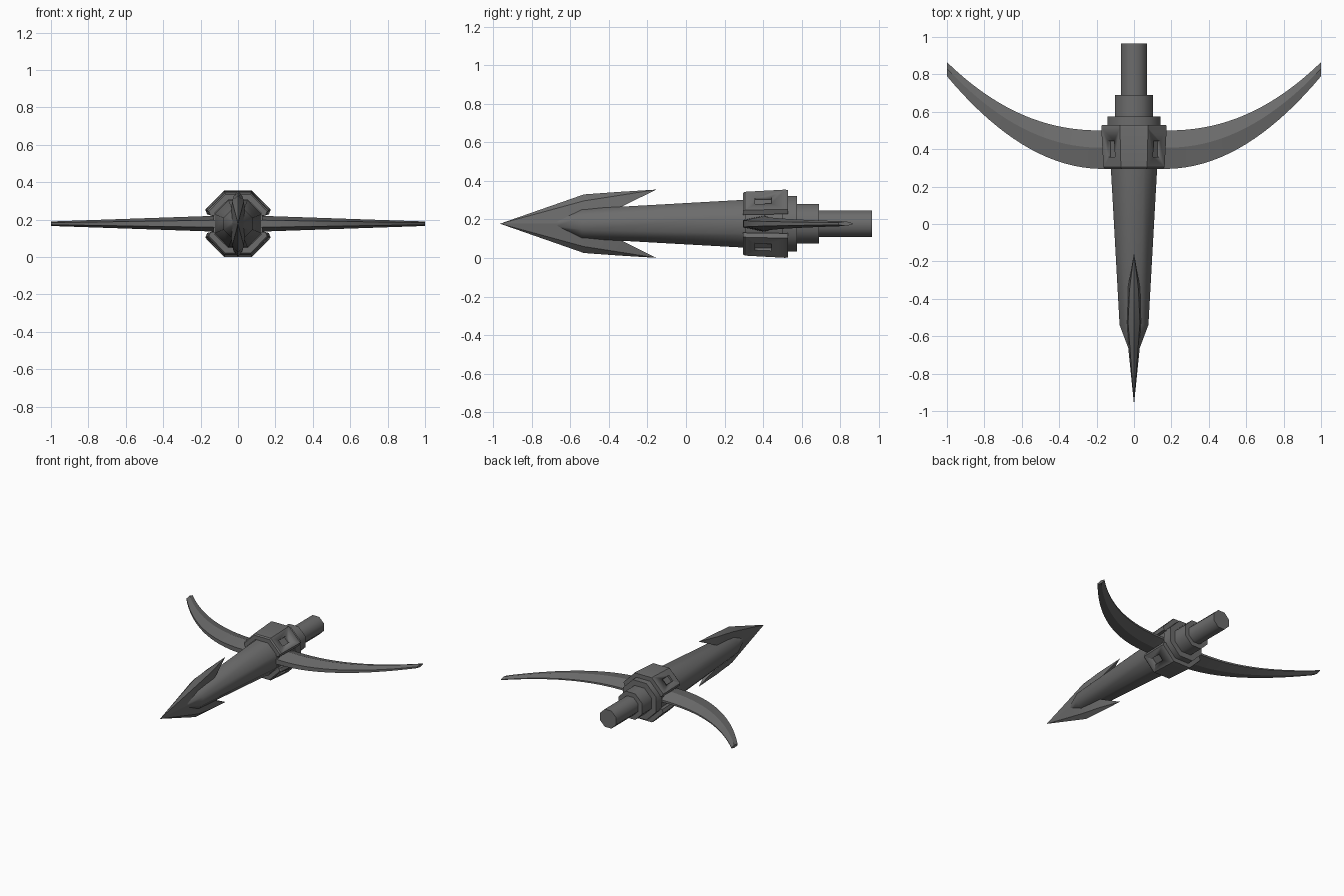
import bpy, bmesh, math
from mathutils import Matrix, Vector

cube = bpy.data.objects.get("Cube")
if cube:
    bpy.data.objects.remove(cube, do_unlink=True)

AXIS = 0.178  # height of the long axis

steel = bpy.data.materials.new("dark steel")
steel.use_nodes = True
GREY = (0.15, 0.15, 0.15, 1)
steel.diffuse_color = GREY
steel.node_tree.nodes["Principled BSDF"].inputs["Base Color"].default_value = GREY


def finish(name, bm, angle=30, mirror=""):
    """Turn a bmesh into an object on the axis, smooth below the angle."""
    bmesh.ops.remove_doubles(bm, verts=bm.verts[:], dist=1e-5)
    bmesh.ops.recalc_face_normals(bm, faces=bm.faces[:])
    for f in bm.faces:
        f.smooth = True
    for e in bm.edges:
        e.smooth = e.calc_face_angle(0) < math.radians(angle)
    mesh = bpy.data.meshes.new(name)
    bm.to_mesh(mesh)
    bm.free()
    mesh.materials.append(steel)
    ob = bpy.data.objects.new(name, mesh)
    ob.location.z = AXIS
    bpy.context.collection.objects.link(ob)
    if mirror:
        mod = ob.modifiers.new("mirror", 'MIRROR')
        mod.use_axis = ["X" in mirror, False, "Z" in mirror]
        mod.use_mirror_merge = False
    return ob


def loft(name, rings, **kw):
    """Skin a row of equal-length point rings and cap both ends."""
    bm = bmesh.new()
    rows = [[bm.verts.new(p) for p in ring] for ring in rings]
    n = len(rows[0])
    for a, b in zip(rows, rows[1:]):
        for i in range(n):
            j = (i + 1) % n
            bm.faces.new((a[i], a[j], b[j], b[i]))
    bm.faces.new(rows[0])
    bm.faces.new(rows[-1])
    return finish(name, bm, **kw)


def octagon(y, apothem):
    r = apothem / math.cos(math.pi / 8)
    return [(r * math.cos((i + 0.5) * math.pi / 4), y,
             r * math.sin((i + 0.5) * math.pi / 4)) for i in range(8)]


# Tapered body and the stepped shank behind it
loft("shaft", [octagon(y, r) for y, r in
               ((-0.965, 0), (-0.67, 0.028), (-0.54, 0.077), (0.5, 0.135))], angle=50)
for name, y0, y1, r in (("collar_core", 0.305, 0.535, 0.132),
                        ("wide_step", 0.5, 0.575, 0.143),
                        ("middle_step", 0.55, 0.69, 0.102),
                        ("rear_rod", 0.65, 0.965, 0.069)):
    loft(name, [octagon(y0, r), octagon(y1, r)], angle=50)


# Barbed blades above and below the point: y, ridge, root, half width
def blade_ring(y, top, root, w):
    edge = root + (top - root) * 0.78
    return [(-w, y, root), (-w * 0.7, y, edge), (0, y, top),
            (w * 0.7, y, edge), (w, y, root)]


loft("barbed_blade", [blade_ring(*s) for s in
                      ((-0.965, 0, 0, 0), (-0.67, 0.103, 0, 0.03),
                       (-0.53, 0.152, 0, 0.045), (-0.35, 0.165, 0.08, 0.034),
                       (-0.155, 0.177, 0.177, 0))], mirror="Z")

# Collar plates, each half of a hollow octagon
half = [(0.165, 0.05), (0.175, 0.075), (0.075, 0.177)]
inner = [(0.06, 0.142), (0.137, 0.068), (0.14, 0.05)]
outline = half + [(-x, z) for x, z in half[::-1]]
outline += [(-x, z) for x, z in inner[::-1]] + inner
plate = loft("collar_plate", [[(x * s, y, z * s) for x, z in outline] for y, s in
                              ((0.295, 0.89), (0.305, 0.935), (0.515, 1), (0.528, 0.985))],
             angle=20, mirror="Z")

# Window recesses in the slanted faces of the plates
bm = bmesh.new()
place = (Matrix.Translation(Vector((0.121, 0.40, 0.121)))
         @ Matrix.Rotation(math.radians(45), 4, 'Y')
         @ Matrix.Diagonal((0.05, 0.085, 0.035, 1)))
bmesh.ops.create_cube(bm, size=1, matrix=place)
cutter = finish("window_cutter", bm, mirror="XZ")
cutter.hide_render = True
cutter.hide_set(True)
cut = plate.modifiers.new("windows", 'BOOLEAN')
cut.operation = 'DIFFERENCE'
cut.solver = 'EXACT'
cut.object = cutter

# Swept wings with a ridged section thinning to the tips
STEPS = 20


def wing_ring(t):
    x = 0.1 + 0.9 * t
    u = max(0, (x - 0.17) / 0.83)
    front = 0.295 + 0.495 * u ** 2
    back = 0.50 + 0.365 * u ** 2.2
    ridge = front + (back - front) * 0.55
    h = 0.043 - 0.031 * t
    return [(x, front, -h * 0.45), (x, ridge, -h), (x, back, -h * 0.2),
            (x, back, h * 0.2), (x, ridge, h), (x, front, h * 0.45)]


loft("wing", [wing_ring(i / STEPS) for i in range(STEPS + 1)], angle=22, mirror="X")
